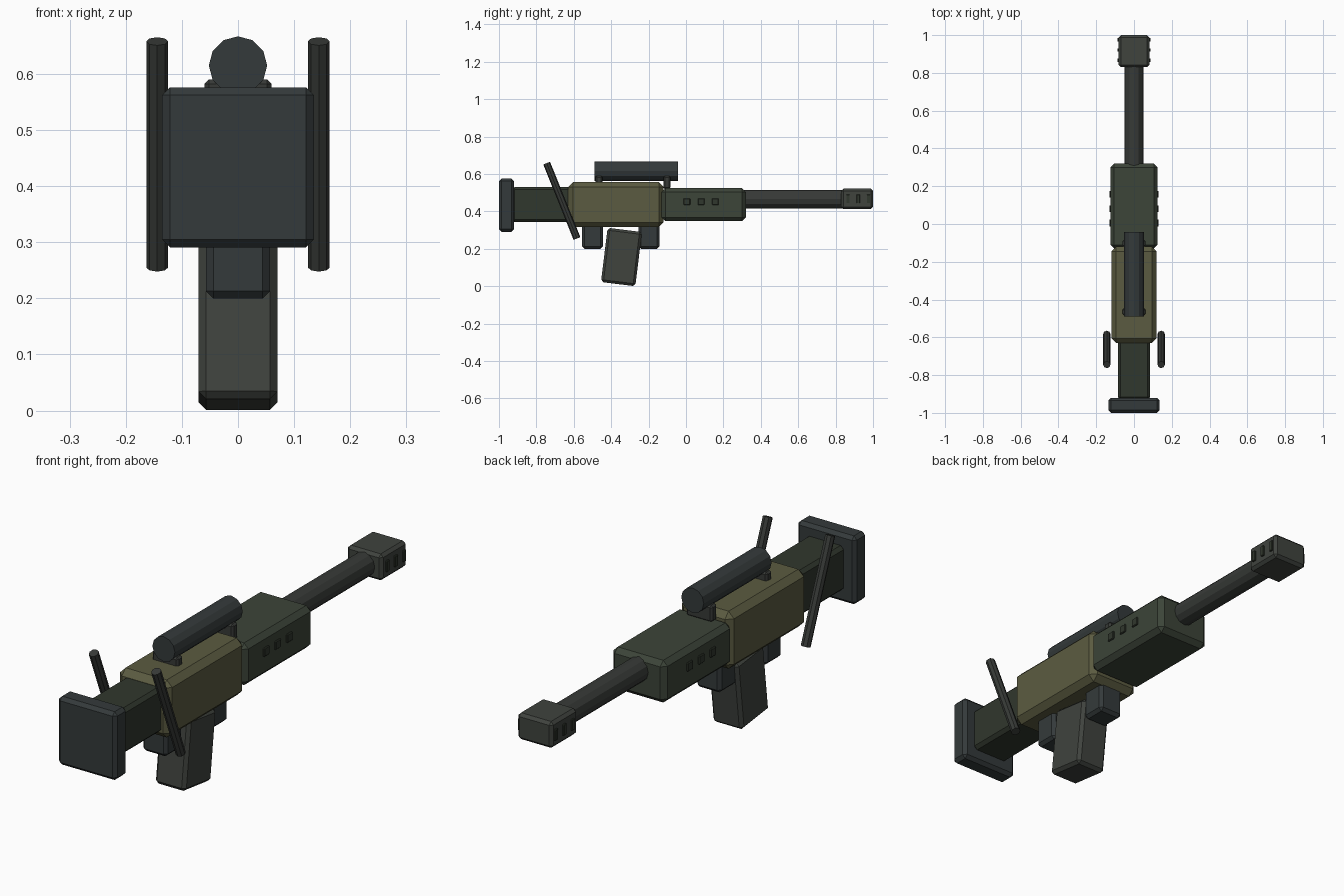
import bpy, bmesh
from math import radians, pi
from mathutils import Matrix, Vector

if "Cube" in bpy.data.objects:
    bpy.data.objects.remove(bpy.data.objects["Cube"])


def material(name, rgb):
    m = bpy.data.materials.new(name)
    m.diffuse_color = (*rgb, 1)
    m.use_nodes = True
    m.node_tree.nodes["Principled BSDF"].inputs["Base Color"].default_value = m.diffuse_color
    return m


OLIVE = material("olive", (0.105, 0.105, 0.052))
GREEN = material("green", (0.045, 0.058, 0.040))
DARK_GREEN = material("dark_green", (0.030, 0.038, 0.026))
BLUE_GREY = material("blue_grey", (0.034, 0.042, 0.043))
METAL = material("metal", (0.038, 0.042, 0.038))
LIGHT_METAL = material("light_metal", (0.050, 0.056, 0.048))


def finish(name, bm, mat):
    mesh = bpy.data.meshes.new(name)
    bm.to_mesh(mesh)
    bm.free()
    mesh.materials.append(mat)
    obj = bpy.data.objects.new(name, mesh)
    bpy.context.collection.objects.link(obj)
    return obj


def box(name, x, y, z, bevel, mat, tilt=0):
    """Chamfered box from (min, max) ranges, tilted about its centre."""
    bm = bmesh.new()
    bmesh.ops.create_cube(bm, size=1)
    bmesh.ops.scale(bm, verts=bm.verts, vec=(x[1] - x[0], y[1] - y[0], z[1] - z[0]))
    if bevel:
        bmesh.ops.bevel(bm, geom=bm.edges[:], offset=bevel, segments=1,
                        profile=0.5, affect='EDGES')
    centre = Vector((sum(x) / 2, sum(y) / 2, sum(z) / 2))
    bm.transform(Matrix.Translation(centre) @ Matrix.Rotation(tilt, 4, 'X'))
    return finish(name, bm, mat)


def rod(name, start, end, radius, sides, mat):
    """Faceted cylinder between two points."""
    a, b = Vector(start), Vector(end)
    bm = bmesh.new()
    bmesh.ops.create_cone(bm, cap_ends=True, segments=sides, radius1=radius,
                          radius2=radius, depth=(b - a).length)
    rot = Matrix.Rotation(-(b - a).angle(Vector((0, 0, 1))) * (1 if b.y > a.y else -1), 4, 'X')
    bm.transform(Matrix.Translation((a + b) / 2) @ rot)
    return finish(name, bm, mat)


# Main body, back to front
box("butt_plate", (-.135, .135), (-1, -.92), (.291, .576), .014, BLUE_GREY)
box("stock", (-.086, .086), (-.93, -.60), (.342, .53), .014, DARK_GREEN)
box("receiver", (-.12, .12), (-.63, -.12), (.316, .556), .025, OLIVE)
box("handguard", (-.125, .125), (-.13, .32), (.348, .524), .02, GREEN)
rod("barrel", (0, .30, .465), (0, .86, .465), .05, 12, METAL)
box("muzzle_brake", (-.081, .081), (.83, 1), (.412, .522), .012, LIGHT_METAL)

# Scope on two mounts
rod("scope", (0, -.49, .615), (0, -.043, .615), .052, 12, BLUE_GREY)
for label, y in (("rear", -.465), ("front", -.102)):
    box(f"scope_mount_{label}", (-.06, .06), (y - .019, y + .019), (.52, .59), .008, METAL)

# Magazine and the blocks either side of it
box("magazine", (-.07, .07), (-.4375, -.2525), (.01, .302), .013, LIGHT_METAL, radians(-7))
for label, y in (("rear", -.5), ("front", -.198)):
    box(f"lower_block_{label}", (-.057, .057), (y - .055, y + .055), (.2, .34), .013, BLUE_GREY)

# Mirrored side details: leaning rods, handguard vents, muzzle slots
for label, s in (("left", -1), ("right", 1)):
    rod(f"side_rod_{label}", (s * .144, -.583, .255), (s * .144, -.745, .658), .0195, 8, METAL)
    for i, y in enumerate((.005, .081, .157)):
        box(f"vent_{label}_{i}", sorted((s * .11, s * .131)), (y - .018, y + .018),
            (.434, .470), .003, DARK_GREEN)
    for i, y in enumerate((.866, .921, .976)):
        box(f"muzzle_slot_{label}_{i}", sorted((s * .07, s * .088)), (y - .009, y + .009),
            (.444, .490), .002, DARK_GREEN)
